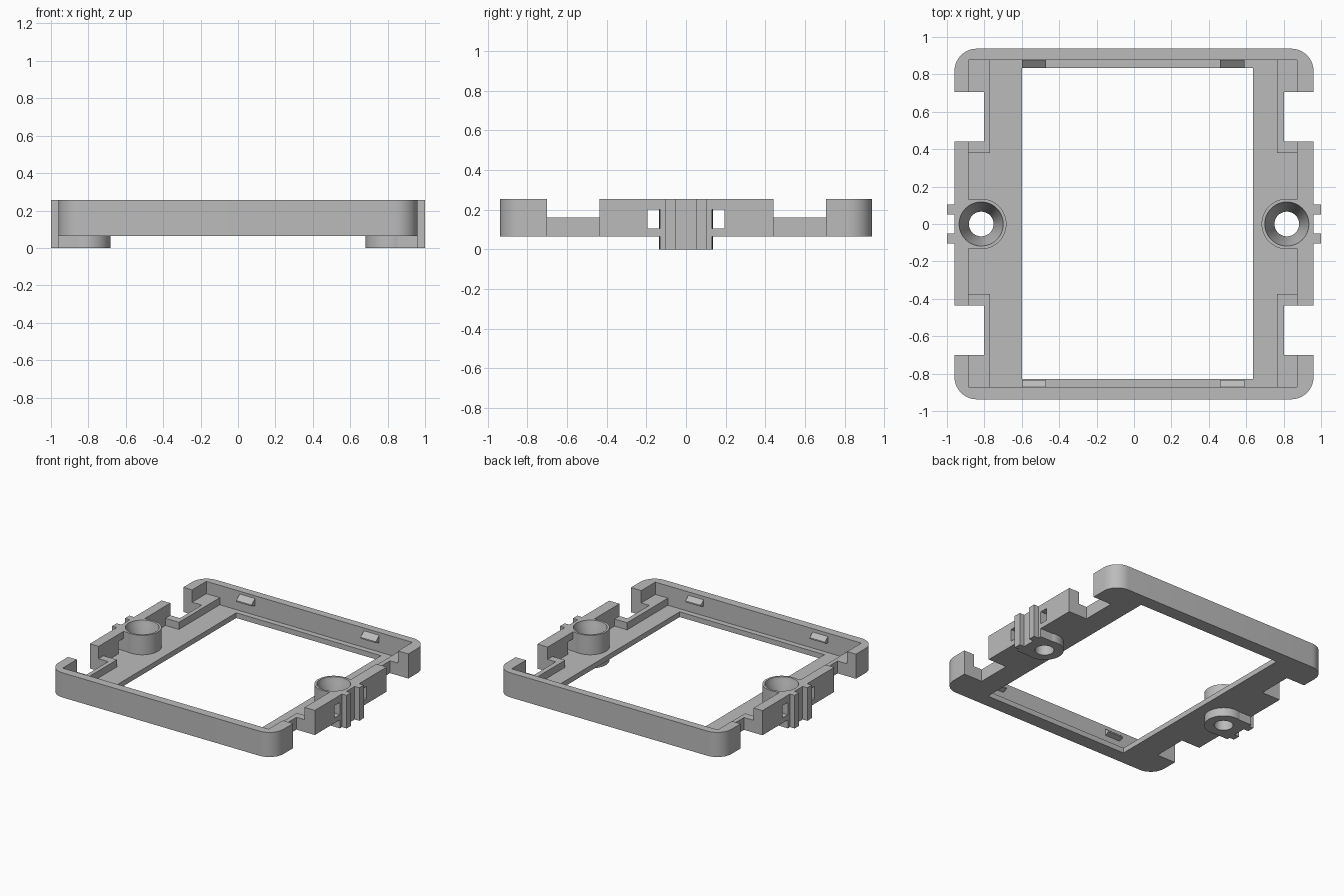
import bpy, bmesh, math

cube = bpy.data.objects.get("Cube")
if cube:
    bpy.data.objects.remove(cube, do_unlink=True)

grey = bpy.data.materials.new("light_grey")
grey.use_nodes = True
COLOUR = (0.5, 0.5, 0.5, 1)
grey.diffuse_color = COLOUR
grey.node_tree.nodes["Principled BSDF"].inputs["Base Color"].default_value = COLOUR

BASE, FLOOR, LEDGE, TOP = 0.065, 0.105, 0.16, 0.255
HIGH = 0.4


def finish(name, bm):
    bmesh.ops.recalc_face_normals(bm, faces=bm.faces)
    mesh = bpy.data.meshes.new(name)
    bm.to_mesh(mesh)
    bm.free()
    mesh.materials.append(grey)
    obj = bpy.data.objects.new(name, mesh)
    bpy.context.collection.objects.link(obj)
    return obj


def prism(name, points, z0, z1):
    bm = bmesh.new()
    face = bm.faces.new([bm.verts.new((x, y, z0)) for x, y in points])
    top = bmesh.ops.extrude_face_region(bm, geom=[face])["geom"]
    verts = [v for v in top if isinstance(v, bmesh.types.BMVert)]
    bmesh.ops.translate(bm, verts=verts, vec=(0, 0, z1 - z0))
    return finish(name, bm)


def box(name, xs, ys, zs):
    (x0, x1), (y0, y1) = sorted(xs), sorted(ys)
    return prism(name, [(x0, y0), (x1, y0), (x1, y1), (x0, y1)], *zs)


def circle(cx, r, n=48):
    return [(cx + r * math.cos(math.tau * i / n), r * math.sin(math.tau * i / n))
            for i in range(n)]


def cut(obj, cutters):
    for cutter in cutters:
        cutter.hide_render = True
        mod = obj.modifiers.new("cut", "BOOLEAN")
        mod.operation = "DIFFERENCE"
        mod.solver = "EXACT"
        mod.object = cutter
        bpy.context.view_layer.objects.active = obj
        bpy.ops.object.modifier_apply(modifier=mod.name)
        bpy.data.objects.remove(cutter, do_unlink=True)


def smooth(obj):
    bpy.ops.object.select_all(action="DESELECT")
    obj.select_set(True)
    bpy.context.view_layer.objects.active = obj
    bpy.ops.object.shade_smooth_by_angle(angle=math.radians(30))


# Frame: rounded slab, hollowed in steps to leave the floor, ledges and walls
W, D, R = 0.96, 0.9375, 0.12
outline = []
for k, (sx, sy) in enumerate([(1, 1), (-1, 1), (-1, -1), (1, -1)]):
    for i in range(11):
        a = math.pi / 2 * (k + i / 10)
        outline.append((sx * (W - R) + R * math.cos(a), sy * (D - R) + R * math.sin(a)))
frame = prism("frame", outline, BASE, TOP)
cutters = [
    box("upper_hollow", (-0.885, 0.872), (-0.872, 0.878), (LEDGE, HIGH)),
    box("lower_hollow", (-0.77, 0.765), (-0.872, 0.878), (FLOOR, HIGH)),
    box("middle_hollow", (-0.885, 0.872), (-0.375, 0.38), (FLOOR, HIGH)),
    box("opening", (-0.60, 0.635), (-0.83, 0.835), (-0.1, HIGH)),
]
for s in (-1, 1):
    for y0, y1 in ((0.44, 0.705), (-0.70, -0.435)):
        cutters.append(box("side_notch", (s * 0.803, s * 1.2), (y0, y1), (-0.1, HIGH)))
    for t in (-1, 1):
        cutters.append(box("wall_window", (s * 0.85, s * 1.2), (t * 0.125, t * 0.195),
                           (FLOOR, 0.20)))
    cutters.append(prism("boss_seat", circle(s * 0.817, 0.125), -0.1, HIGH))
cut(frame, cutters)
smooth(frame)

for s, side in ((-1, "right"), (1, "left")):
    cx = s * 0.817
    # Screw boss: revolved ring with a countersunk bore
    profile = [(0.135, 0), (0.135, TOP), (0.118, TOP), (0.112, 0.225),
               (0.066, 0.10), (0.066, 0)]
    bm = bmesh.new()
    verts = [bm.verts.new((cx + r, 0, z)) for r, z in profile]
    edges = [bm.edges.new((verts[i - 1], verts[i])) for i in range(len(verts))]
    bmesh.ops.spin(bm, geom=verts + edges, cent=(cx, 0, 0), axis=(0, 0, 1),
                   angle=math.tau, steps=48)
    bmesh.ops.remove_doubles(bm, verts=bm.verts, dist=0.0005)
    smooth(finish(side + "_screw_boss", bm))

    # Outer tab joining the boss to the wall, with two grip fins
    tab = box(side + "_boss_tab", (cx, s * 0.96), (-0.13, 0.13), (0, TOP))
    cut(tab, [prism("tab_bore", circle(cx, 0.125), -0.1, HIGH)])
    for t, end in ((-1, "front"), (1, "back")):
        box(f"{side}_{end}_fin", (s * 0.95, s), (t * 0.05, t * 0.105), (0, TOP))

# Snap clips: small wedges on the inside of the front and back walls
for t, end in ((-1, "front"), (1, "back")):
    wall = t * 0.88
    for x, side in ((-0.535, "right"), (0.525, "left")):
        bm = bmesh.new()
        section = [(wall, 0.235), (wall - t * 0.045, 0.20), (wall - t * 0.045, 0.19),
                   (wall, 0.175)]
        face = bm.faces.new([bm.verts.new((x - 0.065, y, z)) for y, z in section])
        far = bmesh.ops.extrude_face_region(bm, geom=[face])["geom"]
        bmesh.ops.translate(bm, vec=(0.13, 0, 0),
                            verts=[v for v in far if isinstance(v, bmesh.types.BMVert)])
        finish(f"{end}_{side}_clip", bm)
